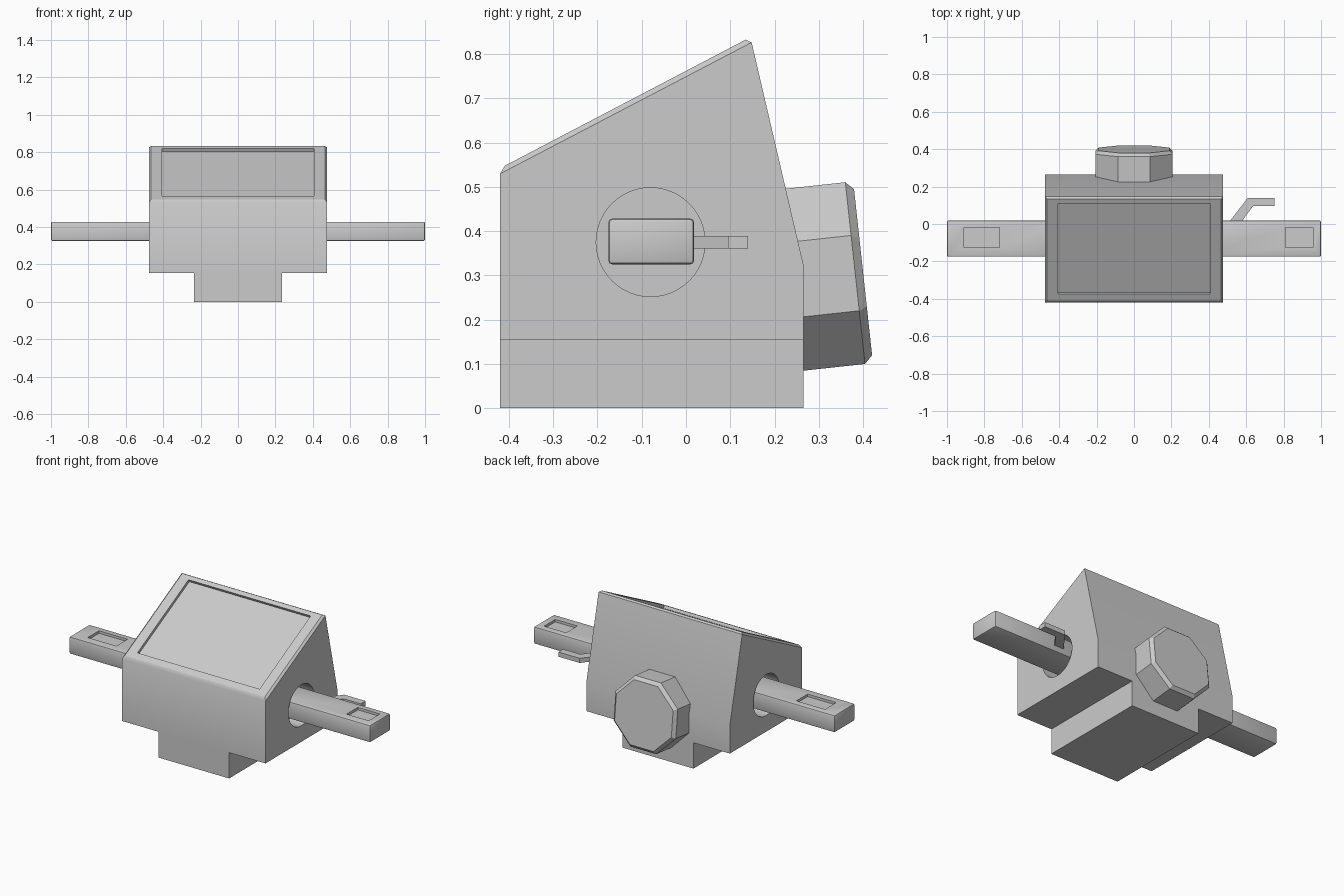
import bpy, bmesh, math
from mathutils import Vector, Matrix

if "Cube" in bpy.data.objects:
    bpy.data.objects.remove(bpy.data.objects["Cube"])


def make_object(name, bm):
    bmesh.ops.recalc_face_normals(bm, faces=bm.faces[:])
    mesh = bpy.data.meshes.new(name)
    bm.to_mesh(mesh)
    bm.free()
    ob = bpy.data.objects.new(name, mesh)
    bpy.context.collection.objects.link(ob)
    return ob


def prism(points, shift):
    """Extrude a closed 3D outline along a vector."""
    bm = bmesh.new()
    face = bm.faces.new([bm.verts.new(p) for p in points])
    new = bmesh.ops.extrude_face_region(bm, geom=[face])["geom"]
    bmesh.ops.translate(bm, vec=shift, verts=[v for v in new if isinstance(v, bmesh.types.BMVert)])
    bmesh.ops.recalc_face_normals(bm, faces=bm.faces[:])
    return bm


def box(center, size, tilt=0.0):
    bm = bmesh.new()
    m = (Matrix.Translation(center) @ Matrix.Rotation(tilt, 4, 'X')
         @ Matrix.Diagonal((*size, 1)))
    bmesh.ops.create_cube(bm, size=1, matrix=m)
    return bm


def cylinder(center, axis, radius, depth, sides, spin=0.0):
    bm = bmesh.new()
    m = (Matrix.Translation(center)
         @ Vector((0, 0, 1)).rotation_difference(Vector(axis)).to_matrix().to_4x4()
         @ Matrix.Rotation(spin, 4, 'Z'))
    bmesh.ops.create_cone(bm, cap_ends=True, segments=sides, radius1=radius,
                          radius2=radius, depth=depth, matrix=m)
    return bm


def cut(ob, *cutters):
    """Subtract each cutter mesh from the object."""
    for bm in cutters:
        cutter = make_object("cutter", bm)
        cutter.hide_render = True
        mod = ob.modifiers.new("cut", 'BOOLEAN')
        mod.object, mod.operation, mod.solver = cutter, 'DIFFERENCE', 'EXACT'
        bpy.context.view_layer.objects.active = ob
        bpy.ops.object.modifier_apply(modifier=mod.name)
        bpy.data.objects.remove(cutter)


def smooth(ob):
    bpy.ops.object.select_all(action='DESELECT')
    ob.select_set(True)
    bpy.context.view_layer.objects.active = ob
    bpy.ops.object.shade_smooth_by_angle(angle=math.radians(30))


# housing: wedge profile with a chamfered sloping top
profile = [(-.42, 0), (-.42, .542), (.1455, .838), (.265, .325), (.265, 0)]
bm = prism([(-.477, y, z) for y, z in profile], (.954, 0, 0))
top = max(bm.faces, key=lambda f: f.normal.z)
bmesh.ops.bevel(bm, geom=top.edges[:], offset=.012, segments=1, affect='EDGES')
housing = make_object("housing", bm)

# stepped base, round side sockets and the screen recess
tilt = math.atan(.524)
for s in (-1, 1):
    cut(housing,
        box((s * .435, 0, .0275), (.4, 1.2, .255)),
        cylinder((s * .477, -.08, .375), (1, 0, 0), .123, .2, 48))
cut(housing, box((0, -.1325, .693), (.812, .547, .034), tilt))
smooth(housing)

# side arms with softened edges and a shallow button recess each
for name, s, x0, x1 in (("left_arm", -1, -.91, -.72), ("right_arm", 1, .81, .957)):
    bm = box((s * .68, -.0785, .3765), (.64, .193, .103))
    bmesh.ops.bevel(bm, geom=bm.edges[:], offset=.008, segments=2, profile=.5, affect='EDGES')
    arm = make_object(name, bm)
    cut(arm, box(((x0 + x1) / 2, -.073, .428), (x1 - x0, .106, .03)))
    smooth(arm)

# bent lever on the right arm
outline = [(.51, .012), (.608, .14), (.75, .14), (.75, .095), (.636, .095), (.575, .012)]
make_object("lever", prism([(x, y, .361) for x, y in outline], (0, 0, .028)))

# tilted octagonal knob on the back with a chamfered rim
axis = Vector((0, .994, .108))
face_center = Vector((0, .4, .307))
bm = cylinder(face_center - axis * .125, axis, .2235, .25, 8, math.pi / 8)
bm.normal_update()
cap = max(bm.faces, key=lambda f: f.normal.dot(axis))
bmesh.ops.bevel(bm, geom=cap.edges[:], offset=.018, segments=1, affect='EDGES')
make_object("back_knob", bm)
